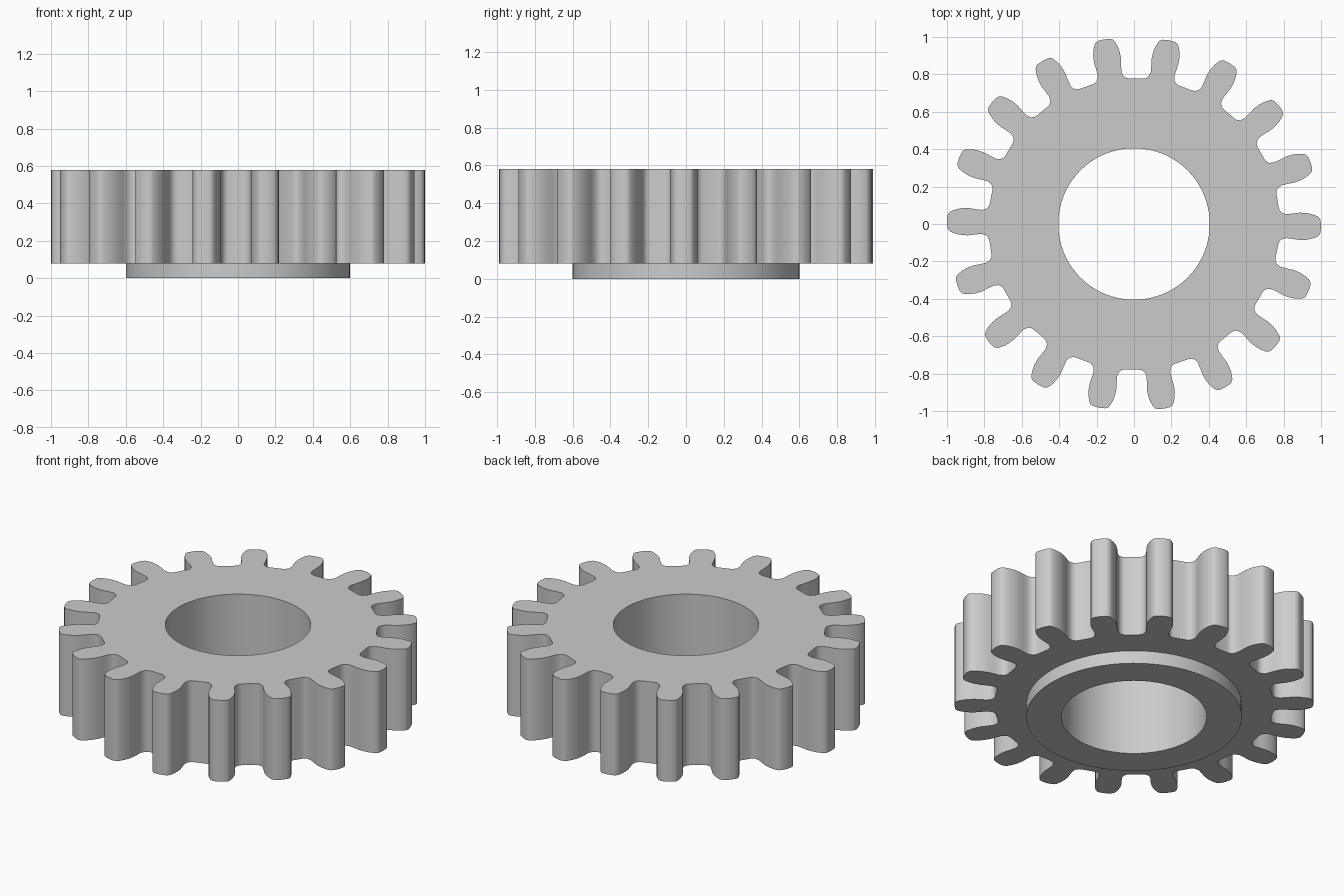
import bpy, bmesh, math

TEETH = 18
ARC_STEPS = 6                      # circle segments per tooth
PITCH = math.tau / TEETH
TURN = math.radians(-0.8)          # slight turn of the whole gear
HUB_BOTTOM, GEAR_BOTTOM, GEAR_TOP = 0.0, 0.08, 0.58
BORE_RADIUS, HUB_RADIUS = 0.405, 0.6

cube = bpy.data.objects.get("Cube")
if cube:
    bpy.data.objects.remove(cube, do_unlink=True)

# Half tooth from root to tip: (distance along tooth axis, half width)
FLANK = [(0.772, 0.100), (0.777, 0.085), (0.790, 0.071), (0.815, 0.064),
         (0.850, 0.068), (0.885, 0.073), (0.920, 0.072), (0.950, 0.066),
         (0.978, 0.056), (0.990, 0.047), (0.997, 0.033)]
TOOTH = [(d, -w) for d, w in FLANK] + [(1.0, 0.0)] + [(d, w) for d, w in reversed(FLANK)]


def tooth_outline():
    """Outline of the toothed rim, one tooth after another."""
    points = []
    for i in range(TEETH):
        c, s = math.cos(i * PITCH + TURN), math.sin(i * PITCH + TURN)
        points += [(d * c - w * s, d * s + w * c) for d, w in TOOTH]
    return points


def circle(radius):
    """Circle whose steps start halfway between two teeth."""
    count = TEETH * ARC_STEPS
    start = TURN - PITCH / 2
    return [(radius * math.cos(start + math.tau * i / count),
             radius * math.sin(start + math.tau * i / count)) for i in range(count)]


def ring(bm, points, z):
    return [bm.verts.new((x, y, z)) for x, y in points]


def wall(bm, low, high):
    n = len(low)
    for i in range(n):
        j = (i + 1) % n
        bm.faces.new((low[i], low[j], high[j], high[i]))


def cap(bm, outer, inner):
    """Flat annulus made of one face per tooth."""
    a, b = len(outer) // TEETH, len(inner) // TEETH
    for t in range(TEETH):
        out = [outer[(t * a + k) % len(outer)] for k in range(a + 1)]
        inn = [inner[(t * b + k) % len(inner)] for k in range(b + 1)]
        # the outline begins at a root, so each face spans one full pitch
        bm.faces.new(out + inn[::-1])


bm = bmesh.new()
rim_low = ring(bm, tooth_outline(), GEAR_BOTTOM)
rim_high = ring(bm, tooth_outline(), GEAR_TOP)
bore_low = ring(bm, circle(BORE_RADIUS), HUB_BOTTOM)
bore_high = ring(bm, circle(BORE_RADIUS), GEAR_TOP)
hub_low = ring(bm, circle(HUB_RADIUS), HUB_BOTTOM)
hub_high = ring(bm, circle(HUB_RADIUS), GEAR_BOTTOM)

# Toothed rim, bore and raised hub collar
wall(bm, rim_low, rim_high)
wall(bm, bore_low, bore_high)
wall(bm, hub_low, hub_high)
cap(bm, rim_high, bore_high)
cap(bm, rim_low, hub_high)
cap(bm, hub_low, bore_low)
bmesh.ops.recalc_face_normals(bm, faces=bm.faces)

mesh = bpy.data.meshes.new("spur_gear")
bm.to_mesh(mesh)
bm.free()
gear = bpy.data.objects.new("spur_gear", mesh)
bpy.context.collection.objects.link(gear)

# Plain grey metal
grey = bpy.data.materials.new("plain_grey")
grey.use_nodes = True
colour = (0.6, 0.6, 0.6, 1.0)
grey.diffuse_color = colour
grey.node_tree.nodes["Principled BSDF"].inputs["Base Color"].default_value = colour
mesh.materials.append(grey)

# Smooth flanks with crisp rims
bpy.ops.object.select_all(action='DESELECT')
gear.select_set(True)
bpy.context.view_layer.objects.active = gear
bpy.ops.object.shade_smooth_by_angle(angle=math.radians(40))
